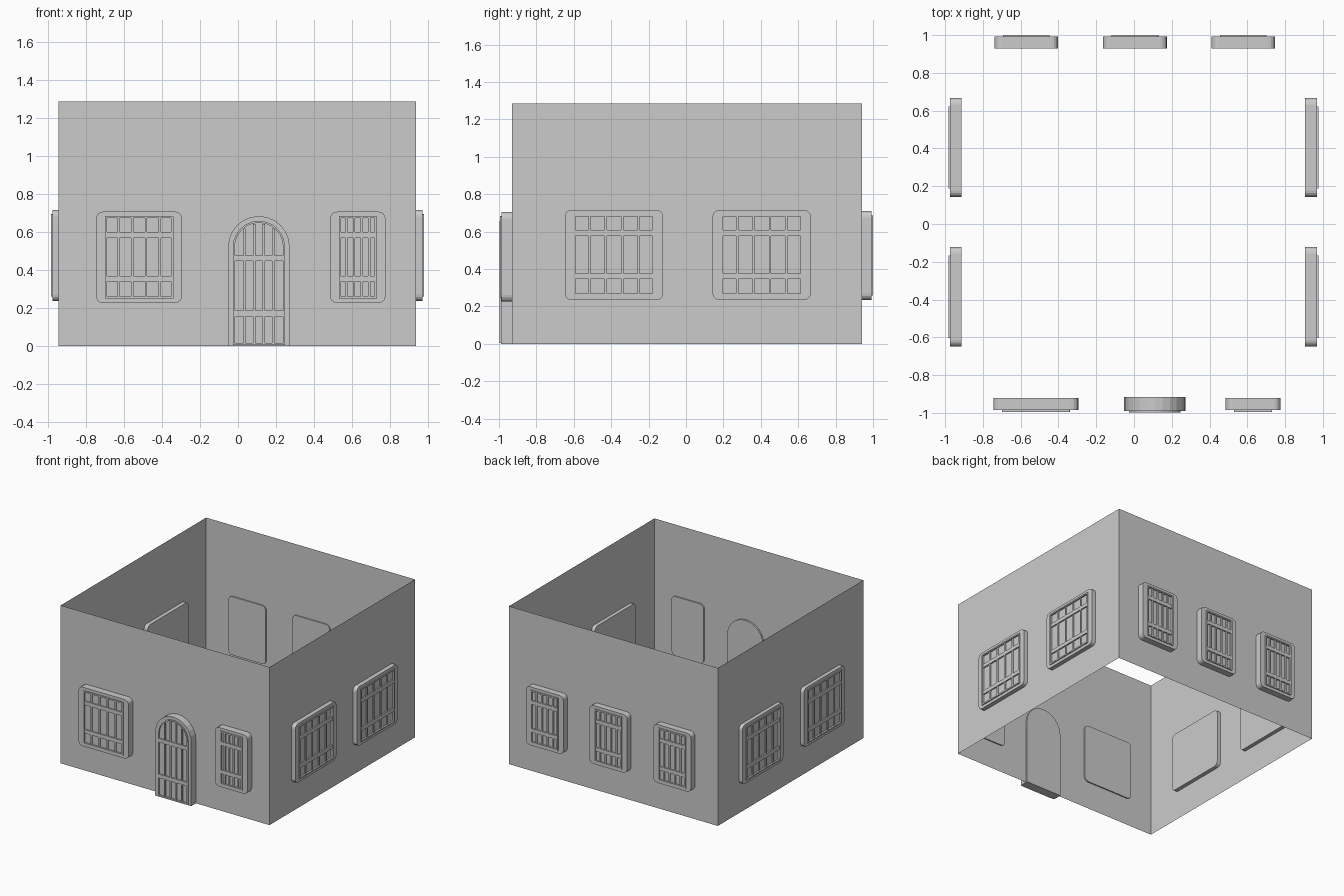
import bpy, bmesh, math
from mathutils import Matrix, Vector

if "Cube" in bpy.data.objects:
    bpy.data.objects.remove(bpy.data.objects["Cube"])


def make(name, bm, side=0):
    """Finish a part; side turns it from the front wall: 1 right, 2 back, 3 left."""
    bmesh.ops.recalc_face_normals(bm, faces=bm.faces)
    bm.transform(Matrix.Rotation(side * math.pi / 2, 4, 'Z'))
    me = bpy.data.meshes.new(name)
    bm.to_mesh(me)
    bm.free()
    ob = bpy.data.objects.new(name, me)
    bpy.context.collection.objects.link(ob)
    return ob


def rounded(u0, u1, v0, v1, r, n=4):
    pts = []
    for i, (u, v) in enumerate([(u1 - r, v1 - r), (u0 + r, v1 - r),
                                (u0 + r, v0 + r), (u1 - r, v0 + r)]):
        for k in range(n + 1):
            a = (i + k / n) * math.pi / 2
            pts.append((u + r * math.cos(a), v + r * math.sin(a)))
    return pts


def arch(u, r, v0, spring, n=12):
    pts = [(u + r * math.cos(math.pi * k / n), spring + r * math.sin(math.pi * k / n))
           for k in range(n + 1)]
    return pts + [(u - r, v0), (u + r, v0)]


def loft(bm, steps):
    """Join outlines at rising/falling wall distances and cap both ends."""
    rings = [[bm.verts.new((u, -d, v)) for u, v in pts] for pts, d in steps]
    for a, b in zip(rings, rings[1:]):
        for i in range(len(a)):
            j = (i + 1) % len(a)
            bm.faces.new((a[i], a[j], b[j], b[i]))
    bm.faces.new(rings[0])
    bm.faces.new(rings[-1])


def bar(bm, u0, u1, v0, v1, d0, d1):
    size = Vector((u1 - u0, d1 - d0, v1 - v0))
    mid = Vector(((u0 + u1) / 2, -(d0 + d1) / 2, (v0 + v1) / 2))
    bmesh.ops.create_cube(bm, size=1, matrix=Matrix.Translation(mid) @ Matrix.Diagonal((*size, 1)))


def frame_steps(outer, rim, pane, back, face):
    return [(outer, back), (outer, face), (rim, face), (rim, face + .008),
            (pane, face + .008), (pane, face - .006)]


def window(name, side, uc, w, v0, v1, back, face):
    bm = bmesh.new()
    u0, u1 = uc - w / 2, uc + w / 2
    a, b, c, e = u0 + .045, u1 - .045, v0 + .023, v1 - .023
    t = .011
    loft(bm, frame_steps(rounded(u0, u1, v0, v1, .035), rounded(a, b, c, e, .002),
                         rounded(a + t, b - t, c + t, e - t, .002), back, face))
    # lattice bars
    for k in range(1, 5):
        u = a + (b - a) * k / 5
        bar(bm, u - .006, u + .006, c + t, e - t, face - .008, face + .003)
    for k in (.24, .77):
        v = c + (e - c) * k
        bar(bm, a + t, b - t, v - .015, v + .015, face - .008, face + .005)
    make(name, bm, side)


# walls: open shell without floor or roof
bm = bmesh.new()
base = [(-.945, -.93), (.935, -.93), (.935, .94), (-.945, .94)]
low = [bm.verts.new((x, y, 0)) for x, y in base]
high = [bm.verts.new((x, y, 1.285)) for x, y in base]
for i in range(4):
    j = (i + 1) % 4
    bm.faces.new((low[i], low[j], high[j], high[i]))
make("walls", bm)

# windows: centre and width along each wall
window("front_window_wide", 0, -.52, .45, .225, .705, .92, .986)
window("front_window_narrow", 0, .63, .29, .225, .705, .92, .986)
for i, x in enumerate((-.57, .005, .578)):
    window(f"back_window_{i + 1}", 2, -x, .337, .235, .71, .93, .992)
for i, y in enumerate((-.385, .405)):
    window(f"right_window_{i + 1}", 1, y, .526, .235, .715, .906, .97)
    window(f"left_window_{i + 1}", 3, -y, .526, .235, .715, .914, .975)

# arched door
bm = bmesh.new()
c, spring, face = .11, .52, .99
loft(bm, frame_steps(arch(c, .162, 0, spring), arch(c, .137, .004, spring),
                     arch(c, .127, .015, spring), .917, face))
for k in (-.076, -.025, .025, .076):
    top = spring + math.sqrt(.127 ** 2 - k * k) - .004
    bar(bm, c + k - .006, c + k + .006, .015, top, face - .008, face + .003)
for v in (.17, .46):
    bar(bm, c - .127, c + .127, v - .015, v + .015, face - .008, face + .005)
make("arched_door", bm)
